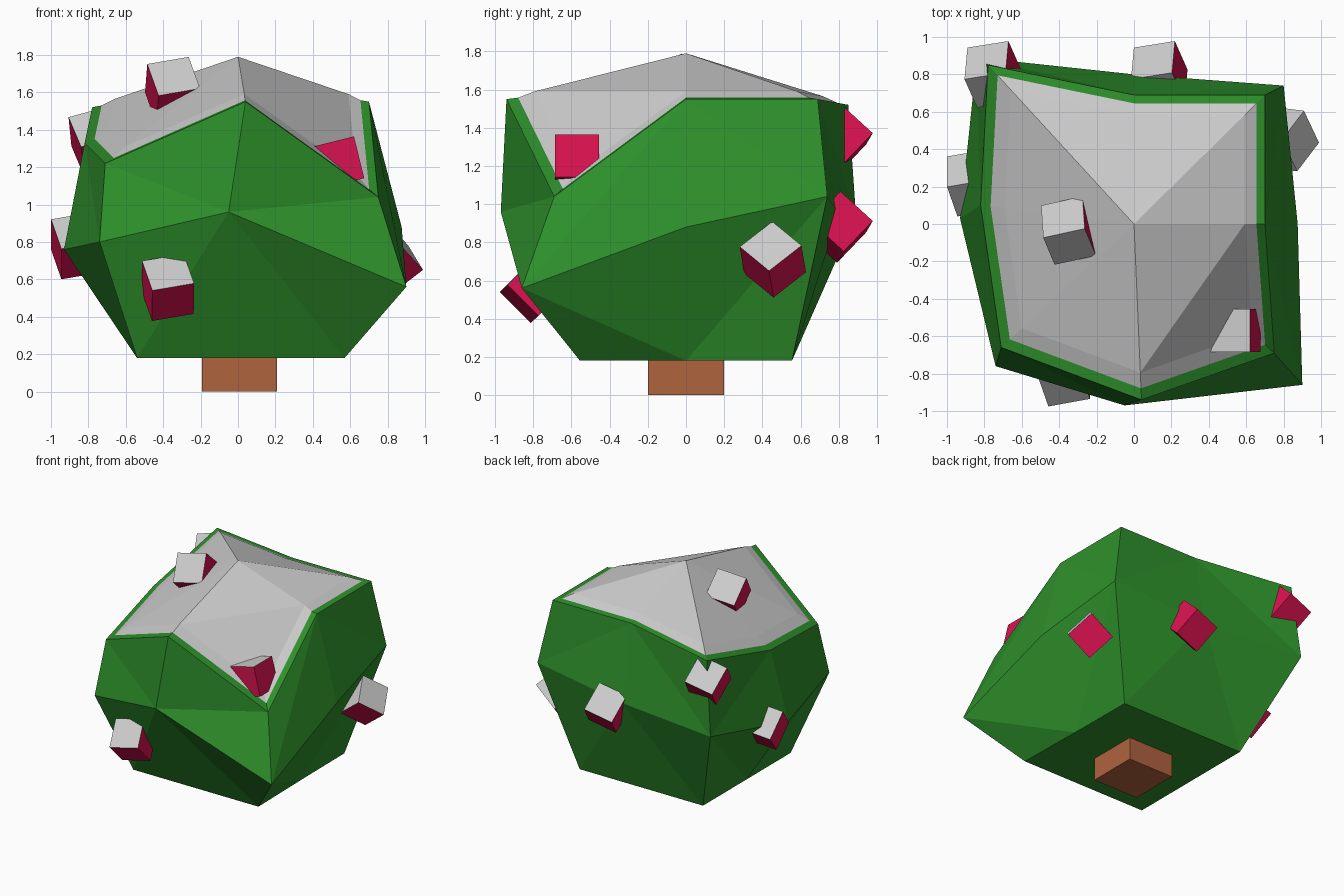
import bpy
from mathutils import Vector, Matrix

if "Cube" in bpy.data.objects:
    bpy.data.objects.remove(bpy.data.objects["Cube"])


def material(name, r, g, b):
    m = bpy.data.materials.new(name)
    m.diffuse_color = (r, g, b, 1)
    m.use_nodes = True
    m.node_tree.nodes["Principled BSDF"].inputs["Base Color"].default_value = m.diffuse_color
    return m


GREEN = material("leaf_green", 0.027, 0.28, 0.024)
RED = material("berry_red", 0.69, 0.006, 0.08)
BROWN = material("bark_brown", 0.43, 0.125, 0.048)
SNOW = material("snow_grey", 0.8, 0.8, 0.8)


def make(name, verts, faces, *mats):
    me = bpy.data.meshes.new(name)
    me.from_pydata([tuple(v) for v in verts], [], faces)
    for m in mats:
        me.materials.append(m)
    me.update()
    ob = bpy.data.objects.new(name, me)
    bpy.context.collection.objects.link(ob)
    return ob


def band(lo, hi, splits):
    """Triangles between two rings of 8; '/' or '|' picks each diagonal."""
    out = []
    for i, s in enumerate(splits):
        j = (i + 1) % 8
        a, b, c, d = lo + i, lo + j, hi + j, hi + i
        out += [(a, b, c), (a, c, d)] if s == "/" else [(a, b, d), (b, c, d)]
    return out


# Rings run front-left, front, front-right, right, back-right, back, back-left, left
bottom = [(-.54, -.555, .18), (.01, -.555, .18), (.57, -.555, .18), (.56, 0, .18),
          (.555, .555, .18), (0, .555, .18), (-.54, .555, .18), (-.54, 0, .18)]
middle = [(-.74, -.76, .80), (-.05, -.97, .96), (.90, -.86, .56), (.875, 0, .88),
          (.80, .74, 1.04), (0, .80, .95), (-.84, .89, .94), (-.93, .03, .76)]
rim = [(-.71, -.66, 1.22), (.04, -.94, 1.55), (.75, -.69, 1.04), (.70, 0, 1.55),
       (.70, .69, 1.55), (0, .69, 1.55), (-.78, .85, 1.52), (-.82, .10, 1.33)]
peak = Vector((0, 0, 1.79))


def inset(t, dz=0.0):
    return [Vector(p).lerp(peak, t) + Vector((0, 0, dz)) for p in rim]


# Bush body with a narrow green rim
make("bush", bottom + middle + rim + inset(.065, -.008),
     [tuple(reversed(range(8)))]
     + band(0, 8, "/||//||/") + band(8, 16, "|//|/|/|") + band(16, 24, "////////"),
     GREEN)

# Snow cap: bevelled border, then four panels rising to the peak
panels = []
for k in (0, 2, 4, 6):
    prev, corner, nxt = 8 + (k - 1) % 8, 8 + k, 8 + k + 1
    if k == 2:
        panels += [(16, prev, nxt), (prev, corner, nxt)]
    else:
        panels += [(16, prev, corner), (16, corner, nxt)]
make("snow_cap", inset(.065, -.008) + inset(.155, .003) + [peak],
     band(0, 8, "////////") + panels, SNOW)

CUBE_FACES = [(0, 1, 3, 2), (4, 6, 7, 5), (0, 4, 5, 1), (2, 3, 7, 6), (0, 2, 6, 4), (1, 5, 7, 3)]


def block(name, centre, size, axes, *mats):
    verts = [Vector(centre) + axes @ Vector((x * size[0], y * size[1], z * size[2]))
             for x in (-.5, .5) for y in (-.5, .5) for z in (-.5, .5)]
    return make(name, verts, CUBE_FACES, *mats)


# Trunk
block("trunk", (.008, 0, .1), (.40, .40, .20), Matrix.Identity(3), BROWN)


def berry(name, centre, side, up):
    """Cube berry, with snow on every face that looks upward."""
    u = Vector(side).normalized()
    n = Vector(up)
    n = (n - u * n.dot(u)).normalized()
    axes = Matrix((u, n.cross(u), n)).transposed()
    ob = block(name, centre, (.23, .23, .23), axes, RED, SNOW)
    for p in ob.data.polygons:
        p.material_index = 1 if p.normal.z > .3 else 0


# Berries
berry("berry_front", (-.375, -.795, .557), (.22, .04, .037), (0, -.7, .7))
berry("berry_right", (.80, .455, .71), (-.085, .18, .14), (.79, -.10, .61))
berry("berry_top", (-.35, -.035, 1.61), (.205, .045, .035), (.05, -.75, .66))
berry("berry_front_right", (.536, -.57, 1.225), (.97, 0, .24), (-.24, 0, .97))
berry("berry_back_left", (-.755, .80, 1.34), (.22, .035, .06), (-.3, .66, .69))
berry("berry_back", (.135, .80, .88), (.22, .035, .06), (-.3, .66, .69))
berry("berry_left", (-.86, .22, .78), (0, -.7, .7), (-.24, .69, .69))
